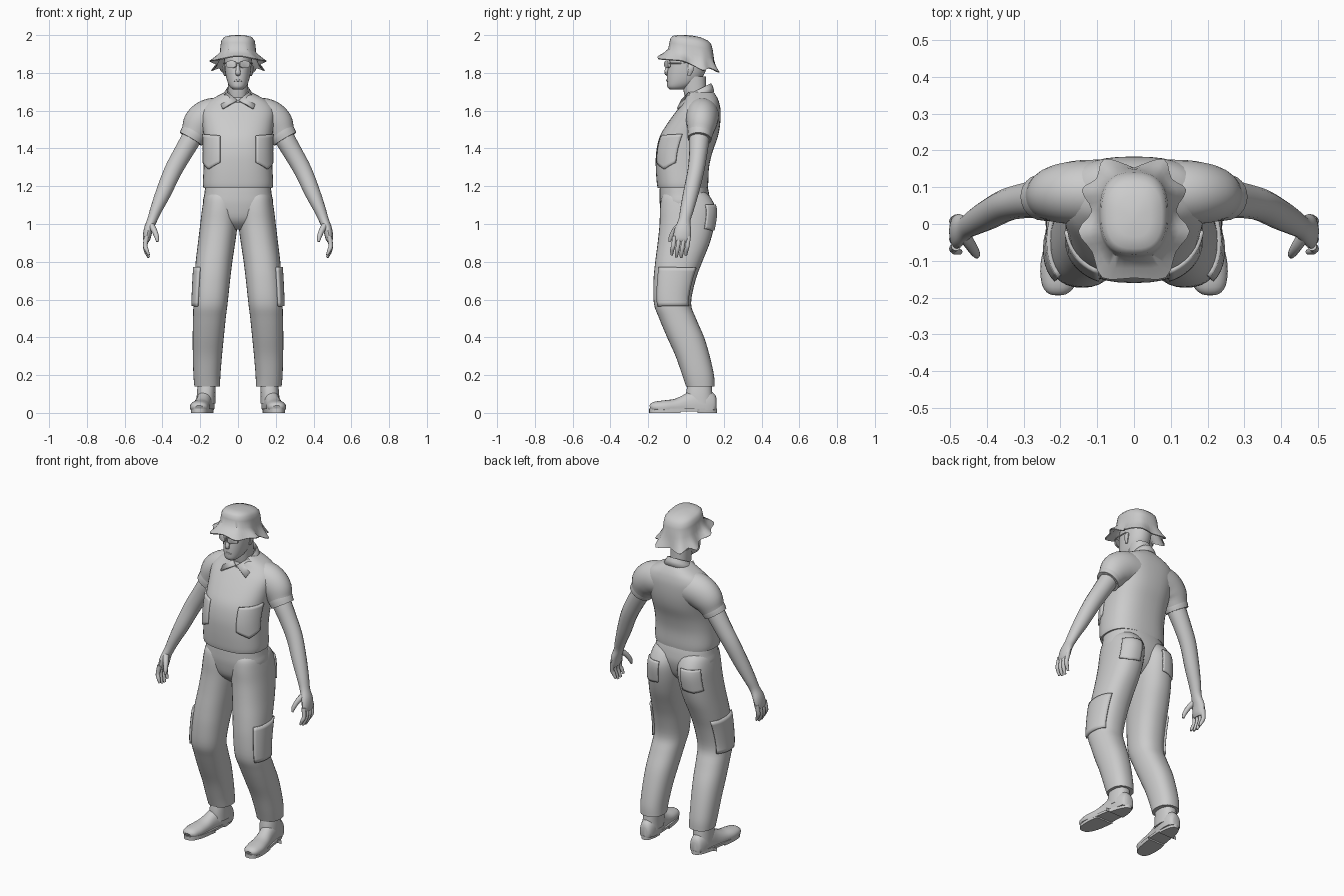
import bpy, bmesh, math
from mathutils import Vector

if "Cube" in bpy.data.objects:
    bpy.data.objects.remove(bpy.data.objects["Cube"])

grey = bpy.data.materials.new("plain_grey")
grey.diffuse_color = (0.6, 0.6, 0.6, 1)
grey.use_nodes = True
grey.node_tree.nodes["Principled BSDF"].inputs["Base Color"].default_value = grey.diffuse_color


def finish(name, verts, faces, mirror=False, thick=0, offset=0, angle=40, recalc=True):
    me = bpy.data.meshes.new(name)
    me.from_pydata([tuple(v) for v in verts], [], faces)
    if recalc:
        bm = bmesh.new()
        bm.from_mesh(me)
        bmesh.ops.recalc_face_normals(bm, faces=bm.faces)
        bm.to_mesh(me)
        bm.free()
    ob = bpy.data.objects.new(name, me)
    bpy.context.collection.objects.link(ob)
    me.materials.append(grey)
    if thick:
        m = ob.modifiers.new("thickness", 'SOLIDIFY')
        m.thickness, m.offset = thick, offset
    if mirror:
        ob.modifiers.new("mirror", 'MIRROR').use_mirror_merge = False
    bpy.ops.object.select_all(action='DESELECT')
    ob.select_set(True)
    bpy.context.view_layer.objects.active = ob
    bpy.ops.object.shade_smooth_by_angle(angle=math.radians(angle))
    return ob


def smooth(pts, k=4):
    """Catmull-Rom samples through tuples of numbers."""
    out = []
    for i in range(len(pts) - 1):
        a, b, c, d = pts[max(i - 1, 0)], pts[i], pts[i + 1], pts[min(i + 2, len(pts) - 1)]
        for s in range(k):
            t = s / k
            out.append(tuple(0.5 * (2 * q + (r - p) * t + (2 * p - 5 * q + 4 * r - s_) * t * t
                                    + (3 * q - p - 3 * r + s_) * t ** 3)
                             for p, q, r, s_ in zip(a, b, c, d)))
    return out + [pts[-1]]


def power(v, n):
    return math.copysign(abs(v) ** (2 / n), v)


def bridge(name, rings, caps=True, **kw):
    n = len(rings[0])
    verts = [v for r in rings for v in r]
    faces = [(i * n + j, i * n + (j + 1) % n, (i + 1) * n + (j + 1) % n, (i + 1) * n + j)
             for i in range(len(rings) - 1) for j in range(n)]
    if caps:
        faces += [tuple(range(n))[::-1], tuple(range(len(verts) - n, len(verts)))]
    return finish(name, verts, faces, **kw)


def surf(sec, t, n, push=0):
    """Point on a section (z, x0, x1, y_front, y_back)."""
    z, x0, x1, yf, yb = sec
    return Vector(((x0 + x1) / 2 + ((x1 - x0) / 2 + push) * power(math.cos(t), n),
                   (yf + yb) / 2 + ((yb - yf) / 2 + push) * power(math.sin(t), n), z))


def body(name, secs, n=2.3, count=32, k=4, **kw):
    rings = [[surf(s, 2 * math.pi * j / count, n) for j in range(count)] for s in smooth(secs, k)]
    return bridge(name, rings, **kw)


def patch(name, secs, n, a0, a1, top, bottom, thick):
    """Pocket following a body surface; top and bottom are functions of u."""
    fine, verts, N = smooth(secs, 6), [], 10
    for v in range(N + 1):
        for u in range(N + 1):
            f = u / N
            z = bottom(f) + (top(f) - bottom(f)) * v / N
            i = next((i for i in range(len(fine) - 1)
                      if min(fine[i][0], fine[i + 1][0]) <= z <= max(fine[i][0], fine[i + 1][0])), 0)
            a, b = fine[i], fine[i + 1]
            w = (z - a[0]) / (b[0] - a[0])
            verts.append(surf([p + (q - p) * w for p, q in zip(a, b)],
                              math.radians(a0 + (a1 - a0) * f), n, -0.003))
    M = N + 1
    faces = [(r * M + c, r * M + c + 1, r * M + M + c + 1, r * M + M + c)
             for r in range(N) for c in range(N)]
    finish(name, verts, faces, mirror=True, thick=thick, offset=1, recalc=False)


def tube(name, pts, ref=(0, 1, 0), count=16, k=4, floor=None, mirror=True, n=2):
    """Tube through (x, y, z, ra, rb); rb lies along ref."""
    p, rings = smooth(pts, k), []
    for i, q in enumerate(p):
        T = (Vector(p[min(i + 1, len(p) - 1)][:3]) - Vector(p[max(i - 1, 0)][:3])).normalized()
        B = Vector(ref)
        B = (B - T * B.dot(T)).normalized()
        N = B.cross(T)
        ring = []
        for j in range(count):
            t = 2 * math.pi * j / count
            v = Vector(q[:3]) + N * q[3] * power(math.cos(t), n) + B * q[4] * power(math.sin(t), n)
            if floor is not None:
                v.z = max(v.z, floor)
            ring.append(v)
        rings.append(ring)
    return bridge(name, rings, mirror=mirror)


# Shirt body
torso = [(1.19, -.183, .183, -.15, .115), (1.22, -.186, .186, -.155, .118), (1.3, -.182, .182, -.16, .122),
         (1.38, -.18, .18, -.158, .14), (1.46, -.182, .182, -.14, .168), (1.53, -.19, .19, -.1, .181),
         (1.6, -.195, .195, -.05, .183), (1.645, -.165, .165, -.015, .175),
         (1.675, -.115, .115, 0, .162), (1.70, -.065, .065, .01, .145)]
body("shirt", torso, 2.5, 40)
patch("chest_pocket", torso, 2.5, -64, -10, lambda u: 1.465 + .012 * u,
      lambda u: 1.29 + .035 * abs(u - .5) * 2, .012)

# Sleeves with turned cuffs
tube("sleeve", [(.08, .085, 1.575, .095, .09), (.15, .085, 1.565, .098, .088), (.2, .082, 1.53, .093, .08),
                (.23, .076, 1.483, .074, .067), (.25, .072, 1.45, .062, .06)], count=24)
tube("sleeve_cuff", [(.224, .076, 1.494, .072, .066), (.237, .074, 1.472, .071, .066),
                     (.25, .072, 1.45, .068, .063)], count=24)

# Arms and hands
tube("arm", [(.22, .075, 1.5, .052, .052), (.25, .07, 1.447, .053, .053), (.295, .064, 1.37, .05, .048),
             (.345, .052, 1.28, .047, .044), (.395, .026, 1.165, .041, .041), (.432, .006, 1.08, .032, .036),
             (.455, -.008, 1.02, .026, .032), (.475, -.016, .97, .024, .044),
             (.483, -.022, .925, .02, .046), (.484, -.024, .905, .012, .04)])
for i in range(4):
    y, drop = .014 - .025 * i, (.012, 0, .002, .014)[i]
    tube("finger_%d" % (i + 1), [(.484, y, .935, .013, .012), (.491, y - .006, .885, .012, .0115),
                                 (.484, y - .012, .85 + drop, .011, .011),
                                 (.472, y - .015, .822 + drop, .006, .007)], count=10, k=3)
tube("thumb", [(.462, -.03, .995, .018, .018), (.443, -.06, .965, .015, .015),
               (.43, -.08, .93, .012, .012), (.427, -.088, .905, .006, .006)], count=10, k=3)

# Trousers
body("trouser_hips", [(.97, -.04, .04, -.07, .05), (1.02, -.13, .13, -.12, .1), (1.1, -.183, .183, -.138, .125),
                      (1.16, -.178, .178, -.14, .122), (1.205, -.172, .172, -.138, .112)], 2.4)
leg = [(.14, .095, .231, 0, .152), (.2, .093, .236, -.02, .148), (.3, .085, .239, -.055, .126),
       (.4, .075, .24, -.1, .096), (.5, .065, .238, -.142, .053), (.58, .055, .236, -.17, .027),
       (.7, .042, .231, -.172, .05), (.8, .03, .224, -.163, .086), (.9, .015, .212, -.15, .126),
       (1, .002, .2, -.14, .151), (1.08, .0, .19, -.138, .157), (1.14, .005, .178, -.13, .13),
       (1.17, .02, .16, -.11, .1)]
body("trouser_leg", leg, 2.3, mirror=True)
patch("cargo_pocket", leg, 2.3, -48, 50, lambda u: .77, lambda u: .565, .014)
patch("back_pocket", leg, 2.3, 38, 100, lambda u: 1.1, lambda u: .965 + .02 * abs(u - .5), .01)

# Shoes: upper, ankle, sole and heel
tube("shoe_upper", [(.206, -.188, .025, .015, .025), (.206, -.17, .03, .028, .043), (.203, -.12, .03, .036, .052),
                    (.195, -.06, .032, .042, .048), (.185, 0, .035, .065, .044), (.176, .05, .04, .085, .046),
                    (.17, .11, .04, .085, .046), (.168, .15, .04, .06, .036), (.168, .162, .04, .035, .02)],
     ref=(1, 0, 0), count=20, floor=.015, n=2.2)
body("ankle", [(.05, .12, .22, -.0, .145), (.1, .12, .218, .0, .14), (.16, .118, .212, .01, .135)], mirror=True)


def sole(name, y0, y1, z0, z1):
    pts = []
    for j in range(32):
        t = 2 * math.pi * j / 32
        y = -.015 + .18 * power(math.sin(t), 2.6)
        f = (.165 - y) / .36
        pts.append((.167 + .04 * f + (.046 + .014 * f) * power(math.cos(t), 2.6), min(max(y, y0), y1)))
    bridge(name, [[Vector((x, y, z)) for x, y in pts] for z in (z0, z1)], mirror=True)


sole("shoe_sole", -.195, .165, .008, .022)
sole("shoe_heel", .06, .165, 0, .02)
sole("shoe_tread", -.195, -.03, 0, .018)

# Neck, head and face
body("neck", [(1.62, -.05, .05, .005, .115), (1.7, -.052, .052, -.012, .108), (1.78, -.055, .055, -.02, .105)])
body("head", [(1.712, -.026, .026, -.085, -.01), (1.725, -.042, .042, -.098, .02), (1.75, -.055, .055, -.101, .06),
              (1.79, -.065, .065, -.1, .095), (1.84, -.071, .071, -.094, .112), (1.9, -.073, .073, -.085, .122),
              (1.94, -.06, .06, -.06, .1)], 2.2)
tube("nose", [(0, -.09, 1.85, .006, .007), (0, -.1, 1.82, .01, .011), (0, -.104, 1.8, .011, .014),
              (0, -.096, 1.788, .006, .01)], ref=(1, 0, 0), count=10, mirror=False)
tube("mouth", [(-.022, -.094, 1.758, .003, .003), (0, -.101, 1.76, .006, .005), (.022, -.094, 1.758, .003, .003)],
     count=8, mirror=False)
tube("ear", [(.064, .02, 1.845, .008, .012), (.075, .026, 1.825, .009, .017), (.068, .016, 1.785, .006, .008)], count=10)

# Glasses
lens = [[Vector((.034 + .029 * s * power(math.cos(t), 2.6), y + .010 * power(math.cos(t), 2.6),
                 1.845 + .02 * s * power(math.sin(t), 2.6)))
         for t in [2 * math.pi * j / 20 for j in range(20)]] for y, s in ((-.092, 1), (-.104, 1), (-.106, .85))]
bridge("glasses_lens", lens, mirror=True, angle=30)
tube("glasses_arm", [(.062, -.09, 1.852, .003, .004), (.074, -.06, 1.852, .003, .004),
                     (.075, .02, 1.85, .003, .004)], ref=(0, 0, 1), count=8)
tube("glasses_bridge", [(-.01, -.104, 1.852, .003, .003), (.01, -.104, 1.852, .003, .003)], count=8, mirror=False)

# Collar band and pointed flaps
band = []
for rx, ry, dz in ((.085, .082, -.035), (.07, .075, -.008), (.06, .068, .008), (.056, .062, -.02)):
    band.append([Vector((rx * math.cos(t), .065 + ry * math.sin(t), 1.70 + dz + .035 * math.sin(t)))
                 for t in [2 * math.pi * j / 32 for j in range(32)]])
bridge("collar_band", band, caps=False, thick=.006)
finish("collar_flap", [(.004, -.022, 1.655), (.056, .018, 1.695), (.098, .035, 1.66), (.082, -.045, 1.61)],
       [(0, 3, 2, 1)], mirror=True, thick=.01)

# Bucket hat: tilted crown and wavy brim
half = [(0, .15, 1.812), (.08, .175, 1.802), (.1, .122, 1.825), (.14, .092, 1.812), (.112, .035, 1.84),
        (.15, -.02, 1.862), (.112, -.075, 1.868), (.085, -.145, 1.874), (0, -.145, 1.888)]
loop = half + [(-x, y, z) for x, y, z in half[-2:0:-1]]
edge = [Vector(p) for p in smooth(loop + loop[:1], 3)[:-1]]


def crown_ring(rx, yf, yb, zf, zb, n=2.6):
    out = []
    for e in edge:
        t = math.atan2(e.y - .03, e.x)
        y = (yf + yb) / 2 + (yb - yf) / 2 * power(math.sin(t), n)
        out.append(Vector((rx * power(math.cos(t), n), y, zf + (zb - zf) * (y - yf) / (yb - yf))))
    return out


base = crown_ring(.094, -.092, .145, 1.925, 1.875)
rings = [edge, [e.lerp(b, .5) + Vector((0, 0, -.004)) for e, b in zip(edge, base)], base,
         crown_ring(.09, -.085, .138, 1.96, 1.925), crown_ring(.086, -.08, .13, 1.982, 1.952),
         crown_ring(.074, -.066, .112, 1.994, 1.97), crown_ring(.045, -.035, .075, 1.998, 1.986),
         crown_ring(.01, .005, .03, 1.997, 1.995)]
hat = bridge("bucket_hat", rings, thick=.006)
hat.data.polygons[len(edge) * (len(rings) - 1)].use_smooth = True
bm = bmesh.new()
bm.from_mesh(hat.data)
bm.faces.ensure_lookup_table()
bmesh.ops.delete(bm, geom=[f for f in bm.faces if len(f.verts) > 4 and f.calc_center_median().z < 1.9],
                 context='FACES_ONLY')
bm.to_mesh(hat.data)
bm.free()
